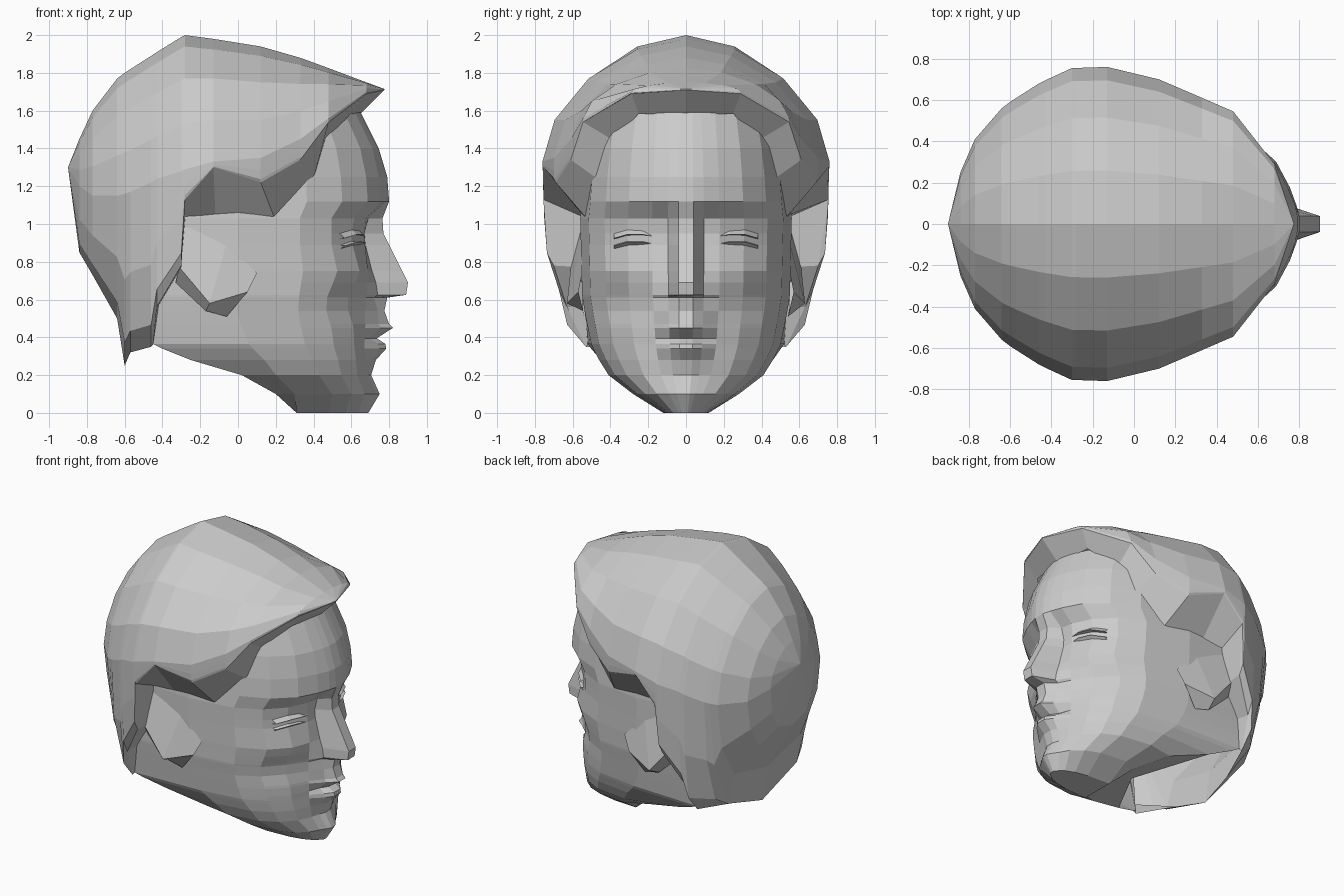
import bpy, bmesh
from math import sin, cos, pi, exp


def loft(name, rows, cap=False):
    """Skin a grid of half-section points, mirrored across y = 0."""
    bm = bmesh.new()
    for s in (1, -1):
        grid = [[bm.verts.new((x, y * s, z)) for x, y, z in r] for r in rows]
        for a, b in zip(grid, grid[1:]):
            for i in range(len(a) - 1):
                q = (a[i], a[i + 1], b[i + 1], b[i])
                bm.faces.new(q if s > 0 else q[::-1])
        if cap:
            bm.faces.new(grid[0])
    bmesh.ops.remove_doubles(bm, verts=bm.verts, dist=0.002)
    bmesh.ops.dissolve_degenerate(bm, edges=bm.edges, dist=0.001)
    bmesh.ops.recalc_face_normals(bm, faces=bm.faces)
    me = bpy.data.meshes.new(name)
    bm.to_mesh(me)
    bm.free()
    ob = bpy.data.objects.new(name, me)
    bpy.context.collection.objects.link(ob)
    return ob


def interp(table, z):
    for a, b in zip(table, table[1:]):
        if z <= b[0]:
            t = (z - a[0]) / (b[0] - a[0])
            return [p + (q - p) * t for p, q in zip(a[1:], b[1:])]
    return table[-1][1:]


# Head envelope: z, front x, widest x, half width, back x, back half width
envelope = [
    (0.00, .68, .31, .12, .31, .10),
    (0.10, .72, .30, .28, .20, .23),
    (0.20, .69, .20, .41, .02, .38),
    (0.28, .69, .14, .46, -.25, .45),
    (0.36, .69, .06, .50, -.45, .52),
    (0.50, .70, .00, .53, -.45, .53),
    (0.62, .71, .00, .55, -.45, .54),
    (1.03, .70, .00, .56, -.45, .54),
    (1.12, .78, .00, .55, -.45, .54),
    (1.25, .77, .00, .54, -.45, .54),
    (1.40, .735, .00, .52, -.45, .50),
    (1.59, .64, .00, .48, -.40, .45),
]
# Face profile: z, x on the centre line, x beside the nose and lips
profile = [
    (0, .69, .685), (.10, .75, .735), (.20, .705, .69), (.28, .73, .71), (.34, .785, .75),
    (.365, .78, .74), (.395, .735, .70), (.45, .82, .755), (.47, .80, .745), (.54, .775, .74),
    (.61, .79, .72), (.625, .89, .74), (.69, .90, .73), (.75, .87, .71), (.89, .80, .675),
    (.95, .77, .67), (1.03, .765, .69), (1.12, .80, .785), (1.25, .79, .78), (1.40, .745, .735),
    (1.59, .65, .64),
]
# Soft dents and swells: y, z, radius y, radius z, depth in x
bumps = [(.27, .93, .12, .07, -.02), (.38, .74, .15, .05, .03), (.34, .58, .13, .09, -.05)]
columns = (0, .07, .17, .32, .55, .77, .92, 1)

# Face, nose, lips and jaw in one surface, open at the neck
rows = []
for z, centre, beside in profile:
    xc, xs, w, xb, wb = interp(envelope, z)
    row = []
    for i, f in enumerate(columns):
        y = w * f
        x = xs + (xc - xs) * (1 - f ** 2.3) ** .435
        x += sum(d * exp(-((y - by) / ry) ** 2 - ((z - bz) / rz) ** 2) for by, bz, ry, rz, d in bumps)
        row.append(((centre, centre, beside)[i] if i < 3 else x, y, z))
    rows.append(row + [(xb, wb, z), (xb, 0 if z < .25 else wb, z)])
loft("face", rows, cap=True)

# Eyelids
for name, z, h in (("upper_eyelid", .945, .03), ("lower_eyelid", .905, -.025)):
    path = [(.655, .17, -.01), (.65, .23, 0), (.615, .31, 0), (.55, .38, -.02)]
    loft(name, [[(x - .02, y, z + d + h) for x, y, d in path],
                [(x + .015, y, z + d) for x, y, d in path],
                [(x - .04, y, z + d - h * .3) for x, y, d in path]])

# Ears: low folded wedge
loft("ear", [[(-.31, .55, 1.0), (-.06, .55, .90), (.10, .55, .74)],
             [(-.31, .61, .77), (-.15, .63, .58), (.05, .57, .64)],
             [(-.33, .55, .69), (-.17, .545, .54), (-.06, .54, .51)]])

# Hair shell: x, top z, widest y, its z, lower edge y, lower edge z
hair = [
    (-.90, 1.30, .00, 1.30, .00, 1.30),
    (-.84, 1.45, .25, 1.20, .00, .85),
    (-.77, 1.60, .41, 1.15, .00, .73),
    (-.64, 1.77, .56, 1.15, .00, .50),
    (-.60, 1.80, .59, 1.16, .00, .25),
    (-.57, 1.82, .61, 1.17, .25, .32),
    (-.46, 1.89, .68, 1.22, .53, .35),
    (-.43, 1.91, .695, 1.24, .63, .56),
    (-.30, 1.99, .755, 1.28, .70, .78),
    (-.28, 2.00, .755, 1.29, .755, 1.13),
    (-.13, 1.98, .76, 1.33, .75, 1.30),
    (.12, 1.94, .70, 1.35, .69, 1.22),
    (.33, 1.88, .61, 1.45, .61, 1.34),
    (.48, 1.825, .545, 1.56, .545, 1.54),
    (.68, 1.75, .29, 1.70, .29, 1.69),
    (.775, 1.715, .00, 1.715, .00, 1.71),
]
rows = []
for x, zt, w, zm, yl, zl in hair:
    top = [(x, w * sin(t * pi / 8) ** 1.12, zm + (zt - zm) * max(0, cos(t * pi / 8)) ** 1.12)
           for t in range(5)]
    low = [(x, yl + (w - yl) * cos(t * pi / 6) ** .6, zm - (zm - zl) * sin(t * pi / 6))
           for t in (1, 2)]
    rows.append(top + low + [(x, yl, zl)])
loft("hair", rows)

# Hair underside: from the hairline edge in to the skin
inner = [(-.45, .52, .36), (-.42, .53, .57), (-.30, .54, .77), (-.28, .55, 1.04), (-.12, .55, 1.05),
         (.19, .535, 1.04), (.40, .47, 1.24), (.46, .38, 1.44), (.60, .25, 1.585), (.64, 0, 1.575)]
loft("hair_underside", [[r[-1] for r in rows[6:]], inner])
